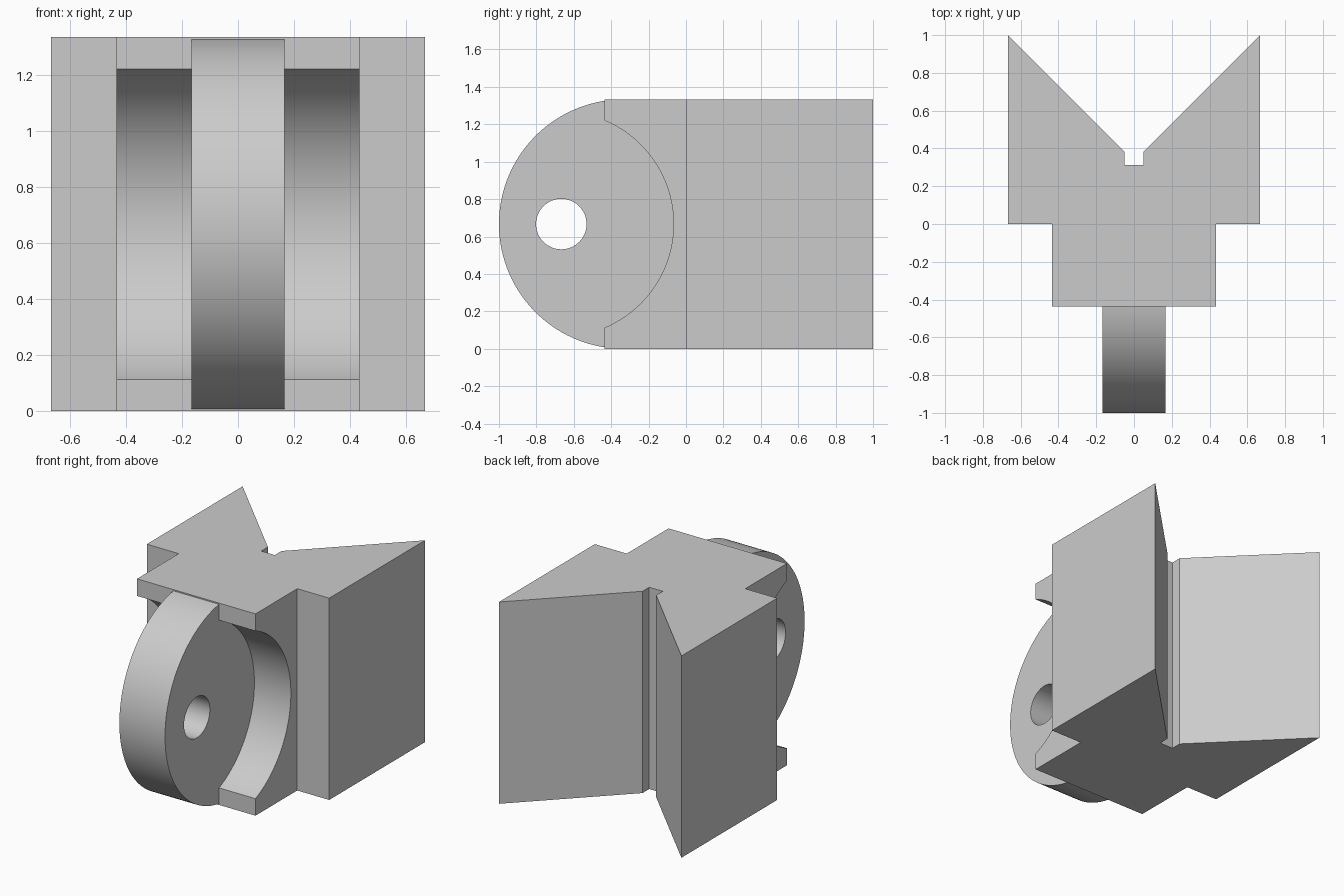
import bpy, bmesh, math
from mathutils import Vector

cube = bpy.data.objects.get("Cube")
if cube:
    bpy.data.objects.remove(cube, do_unlink=True)

HEIGHT = 4 / 3
MID = HEIGHT / 2
SHOULDER = -0.436        # front of the cheek blocks
TONGUE = 1 / 6           # half width of the round tongue
PIN_Y = -2 / 3

metal = bpy.data.materials.new("light grey metal")
metal.use_nodes = True
GREY = (0.6, 0.6, 0.6, 1)
metal.diffuse_color = GREY
metal.node_tree.nodes["Principled BSDF"].inputs["Base Color"].default_value = GREY


def prism(name, points, offset):
    """Extrude a closed outline along an offset."""
    bm = bmesh.new()
    face = bm.faces.new([bm.verts.new(p) for p in points])
    moved = bmesh.ops.extrude_face_region(bm, geom=[face])["geom"]
    verts = [v for v in moved if isinstance(v, bmesh.types.BMVert)]
    bmesh.ops.translate(bm, verts=verts, vec=Vector(offset))
    bmesh.ops.recalc_face_normals(bm, faces=bm.faces)
    mesh = bpy.data.meshes.new(name)
    bm.to_mesh(mesh)
    bm.free()
    obj = bpy.data.objects.new(name, mesh)
    mesh.materials.append(metal)
    bpy.context.collection.objects.link(obj)
    return obj


def side_prism(name, profile, x0, x1):
    return prism(name, [(x0, y, z) for y, z in profile], (x1 - x0, 0, 0))


def arc(cy, r, start, end, steps):
    return [(cy + r * math.cos(start + (end - start) * i / steps),
             MID + r * math.sin(start + (end - start) * i / steps))
            for i in range(steps + 1)]


def carve(target, cutter, operation="DIFFERENCE"):
    cutter.hide_render = True
    mod = target.modifiers.new(cutter.name, "BOOLEAN")
    mod.operation, mod.solver, mod.object = operation, "EXACT", cutter
    bpy.ops.object.select_all(action="DESELECT")
    bpy.context.view_layer.objects.active = target
    target.select_set(True)
    bpy.ops.object.modifier_apply(modifier=mod.name)
    bpy.data.objects.remove(cutter, do_unlink=True)


# Body: plan outline with V notch and relief slot at the back
half = [(0.05, 0.313), (0.05, 0.383), (MID, 1), (MID, 0), (0.433, 0), (0.433, -1.1)]
plan = half + [(-x, y) for x, y in reversed(half)]
body = prism("notched_block", [(x, y, 0) for x, y in plan], (0, 0, HEIGHT))

# Side clearances: open in front of the shoulder, round pocket behind it
a = math.acos((SHOULDER - PIN_Y) / 0.6)
pocket = arc(PIN_Y, 0.6, a, -a, 64) + [
    (SHOULDER, -0.2), (-1.3, -0.2), (-1.3, 1.6), (SHOULDER, 1.6)]
for side in (-1, 1):
    carve(body, side_prism("pocket_cutter", pocket, side * TONGUE, side * 0.6))

# Round the nose of the tongue
b = math.acos((SHOULDER + 1 / 3) / MID)
nose = arc(-1 / 3, MID, b, 2 * math.pi - b, 80) + [
    (SHOULDER, -0.2), (1.2, -0.2), (1.2, 1.6), (SHOULDER, 1.6)]
carve(body, side_prism("nose_profile", nose, -1, 1), "INTERSECT")

# Pin hole through the tongue
hole = arc(PIN_Y, 0.135, 0, 2 * math.pi, 64)[:-1]
carve(body, side_prism("pin_hole_cutter", hole, -1, 1))

bpy.ops.object.shade_smooth_by_angle(angle=math.radians(30))
